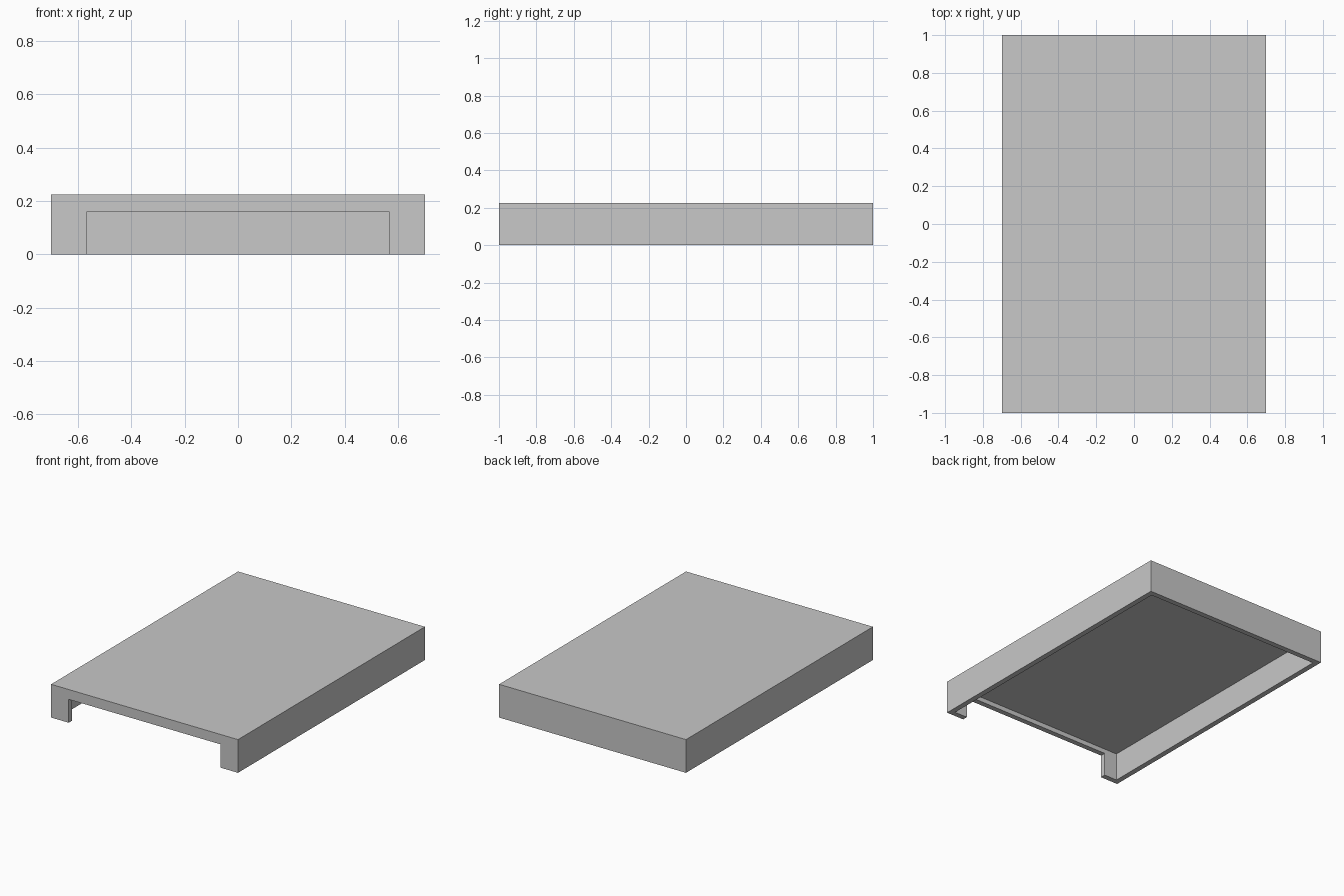
import bpy

cube = bpy.data.objects.get("Cube")
if cube:
    bpy.data.objects.remove(cube, do_unlink=True)

# Overall sizes
WIDTH, LENGTH, HEIGHT = 1.40, 2.0, 0.225
WALL = 0.036
NOTCH_HALF, NOTCH_TOP = 0.568, 0.158
BELOW = -0.1  # cutters reach past the open underside

grey = bpy.data.materials.new("plain grey")
grey.use_nodes = True
colour = (0.58, 0.58, 0.58, 1)
grey.diffuse_color = colour
grey.node_tree.nodes["Principled BSDF"].inputs["Base Color"].default_value = colour


def box(name, low, high):
    """Add a box spanning two opposite corners."""
    centre = [(a + b) / 2 for a, b in zip(low, high)]
    bpy.ops.mesh.primitive_cube_add(size=1, location=centre)
    obj = bpy.context.object
    obj.name = name
    obj.scale = [b - a for a, b in zip(low, high)]
    bpy.ops.object.transform_apply(location=True, rotation=False, scale=True)
    obj.data.materials.append(grey)
    return obj


def cut(target, cutter):
    """Subtract the cutter and discard it."""
    cutter.hide_render = True
    mod = target.modifiers.new("cut", "BOOLEAN")
    mod.operation = "DIFFERENCE"
    mod.solver = "EXACT"
    mod.object = cutter
    bpy.context.view_layer.objects.active = target
    bpy.ops.object.modifier_apply(modifier=mod.name)
    bpy.data.objects.remove(cutter, do_unlink=True)


# Lid-like cover: solid block, hollowed from below
x, y = WIDTH / 2, LENGTH / 2
cover = box("cover", (-x, -y, 0), (x, y, HEIGHT))
cut(cover, box("hollow_cutter", (WALL - x, WALL - y, BELOW),
               (x - WALL, y - WALL, HEIGHT - WALL)))

# Wide opening through the front wall only
cut(cover, box("front_opening_cutter", (-NOTCH_HALF, -y - WALL, BELOW),
               (NOTCH_HALF, -y + WALL * 2, NOTCH_TOP)))
